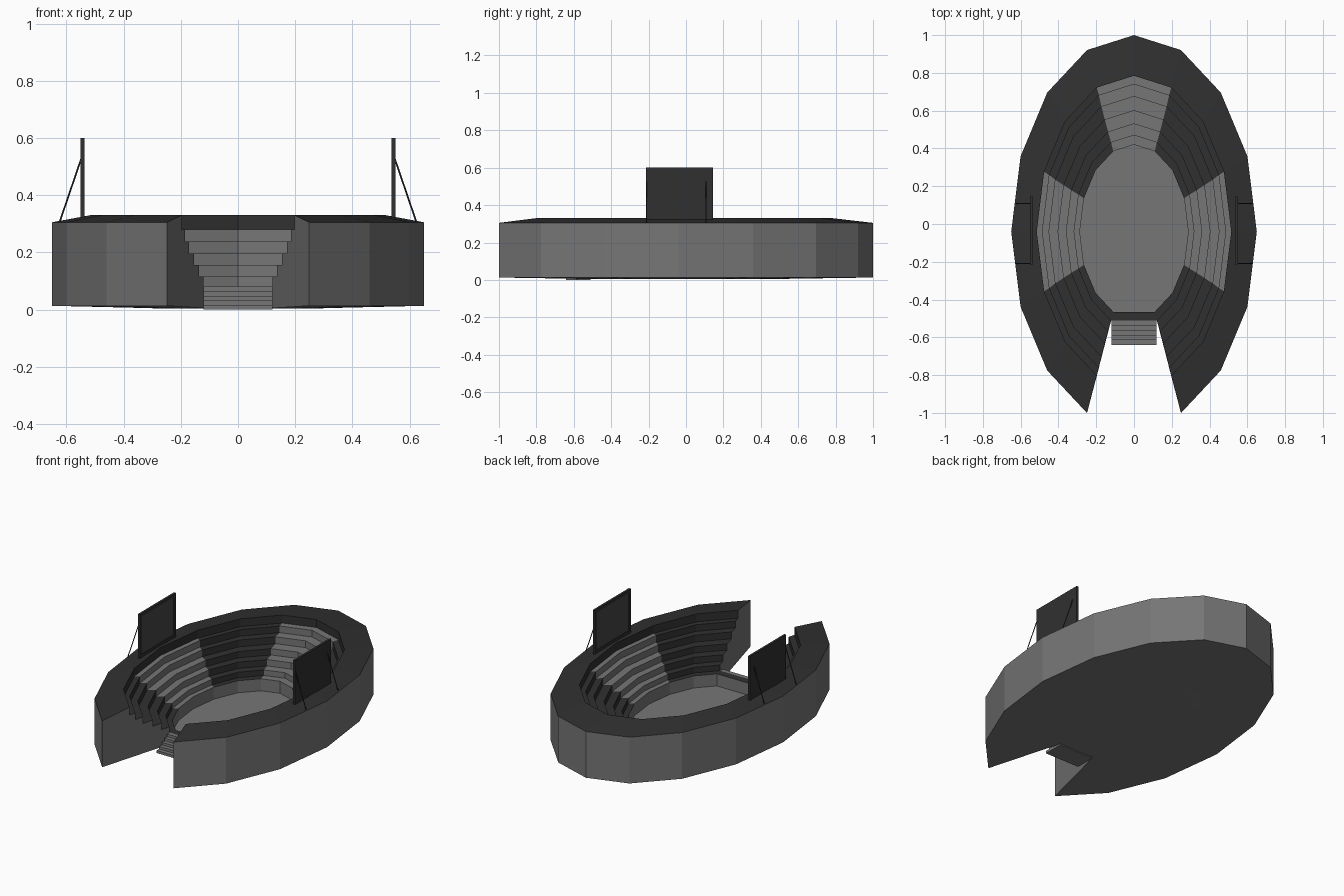
import bpy, bmesh, math
from mathutils import Vector

if "Cube" in bpy.data.objects:
    bpy.data.objects.remove(bpy.data.objects["Cube"])


def mat(name, v):
    m = bpy.data.materials.new(name)
    m.diffuse_color = (v, v, v, 1)
    m.use_nodes = True
    m.node_tree.nodes["Principled BSDF"].inputs["Base Color"].default_value = m.diffuse_color
    return m


GREY, DARK, SCREEN = mat("grey", 0.18), mat("dark", 0.03), mat("screen_grey", 0.06)


def finish(name, bm, mats):
    bmesh.ops.recalc_face_normals(bm, faces=bm.faces[:])
    me = bpy.data.meshes.new(name)
    bm.to_mesh(me)
    bm.free()
    for m in mats:
        me.materials.append(m)
    ob = bpy.data.objects.new(name, me)
    bpy.context.collection.objects.link(ob)
    return ob


def box(name, lo, hi, m):
    bm = bmesh.new()
    bmesh.ops.create_cube(bm, size=1)
    for v in bm.verts:
        v.co = Vector([(l + h) / 2 + c * (h - l) for l, h, c in zip(lo, hi, v.co)])
    return finish(name, bm, [m])


# Bowl cross-section: (x radius, y radius, z), from floor edge over the rim and under
risers = [(.287, .46, .08), (.317, .51, .115), (.358, .57, .155), (.402, .64, .195),
          (.45, .715, .238), (.485, .78, .28), (.515, .825, .33)]
prof, z = [], 0.004
for a, b, top in risers:
    prof += [(a, b, z), (a, b, top)]
    z = top
prof += [(.65, 1.04, .305), (.65, 1.04, .013), (.317, .51, .005)]
RIM = 2 * len(risers) - 1

# Bowl: 16-gon ellipse swept from one side of the gate to the other
bm = bmesh.new()
ks = list(range(-7, 8))
rings = []
for k in ks:
    t = k * math.pi / 8
    rings.append([bm.verts.new((a * math.sin(t), b * math.cos(t) - .04, h)) for a, b, h in prof])
n = len(prof)
for i, k in enumerate(ks[:-1]):
    p, q = rings[i], rings[i + 1]
    light = k in (-1, 0, 3, 4, -4, -5)
    for j in range(n):
        f = bm.faces.new((p[j], p[(j + 1) % n], q[(j + 1) % n], q[j]))
        dark = (1 <= j < RIM - 1 and not light) or j in (RIM - 1, RIM)
        f.material_index = 1 if dark else 0
# Gate end walls
for r in (rings[0], rings[-1]):
    bm.faces.new(r[2:])
# Arena floor and the low gate threshold
p, q = rings[-1], rings[0]
bm.faces.new([r[0] for r in rings])
bm.faces.new((p[0], p[1], q[1], q[0]))
bm.faces.new((p[1], p[2], q[2], q[1])).material_index = 1
bm.faces.new((p[2], p[-1], q[-1], q[2]))
bm.faces.new((p[-1], p[0], q[0], q[-1]))
finish("stadium_bowl", bm, [GREY, DARK])

# Entrance stairs: stepped profile extruded across x
pts, steps = [(-.511, 0)], 5
for i in range(steps):
    h = .08 * (steps - i) / steps
    pts += [(-.511 - .026 * i, h), (-.511 - .026 * (i + 1), h)]
pts.append((-.641, 0))
bm = bmesh.new()
f = bm.faces.new([bm.verts.new((-.12, y, h)) for y, h in pts])
ext = bmesh.ops.extrude_face_region(bm, geom=[f])
bmesh.ops.translate(bm, vec=(.24, 0, 0), verts=[v for v in ext["geom"] if isinstance(v, bmesh.types.BMVert)])
finish("entrance_stairs", bm, [GREY])


def brace(name, a, b, r):
    a, b = Vector(a), Vector(b)
    bm = bmesh.new()
    bmesh.ops.create_cone(bm, segments=6, radius1=r, radius2=r, depth=(b - a).length, cap_ends=True)
    rot = (b - a).to_track_quat('Z', 'Y')
    for v in bm.verts:
        v.co = rot @ v.co + (a + b) / 2
    finish(name, bm, [DARK])


# Video screens: frame with recessed display on the inner face, braced from behind
for s, side in ((-1, "left"), (1, "right")):
    def xr(a, b):
        return sorted((s * a, s * b))
    x0, x1 = xr(.536, .55)
    y0, y1, z0, z1, w = -.215, .145, .322, .6, .02
    box(side + "_screen_frame_top", (x0, y0, z1 - w), (x1, y1, z1), DARK)
    box(side + "_screen_frame_bottom", (x0, y0, z0), (x1, y1, z0 + w), DARK)
    box(side + "_screen_frame_front", (x0, y0, z0 + w), (x1, y0 + w, z1 - w), DARK)
    box(side + "_screen_frame_back", (x0, y1 - w, z0 + w), (x1, y1, z1 - w), DARK)
    b0, b1 = xr(.544, .55)
    box(side + "_screen_back_panel", (b0, y0 + w, z0 + w), (b1, y1 - w, z1 - w), DARK)
    d0, d1 = xr(.540, .544)
    box(side + "_screen_display", (d0, y0 + w, z0 + w), (d1, y1 - w, z1 - w), SCREEN)
    for label, y in (("front", -.21), ("back", .108)):
        brace(f"{side}_screen_brace_{label}", (s * .549, y, .525), (s * .623, y, .308), .003)
